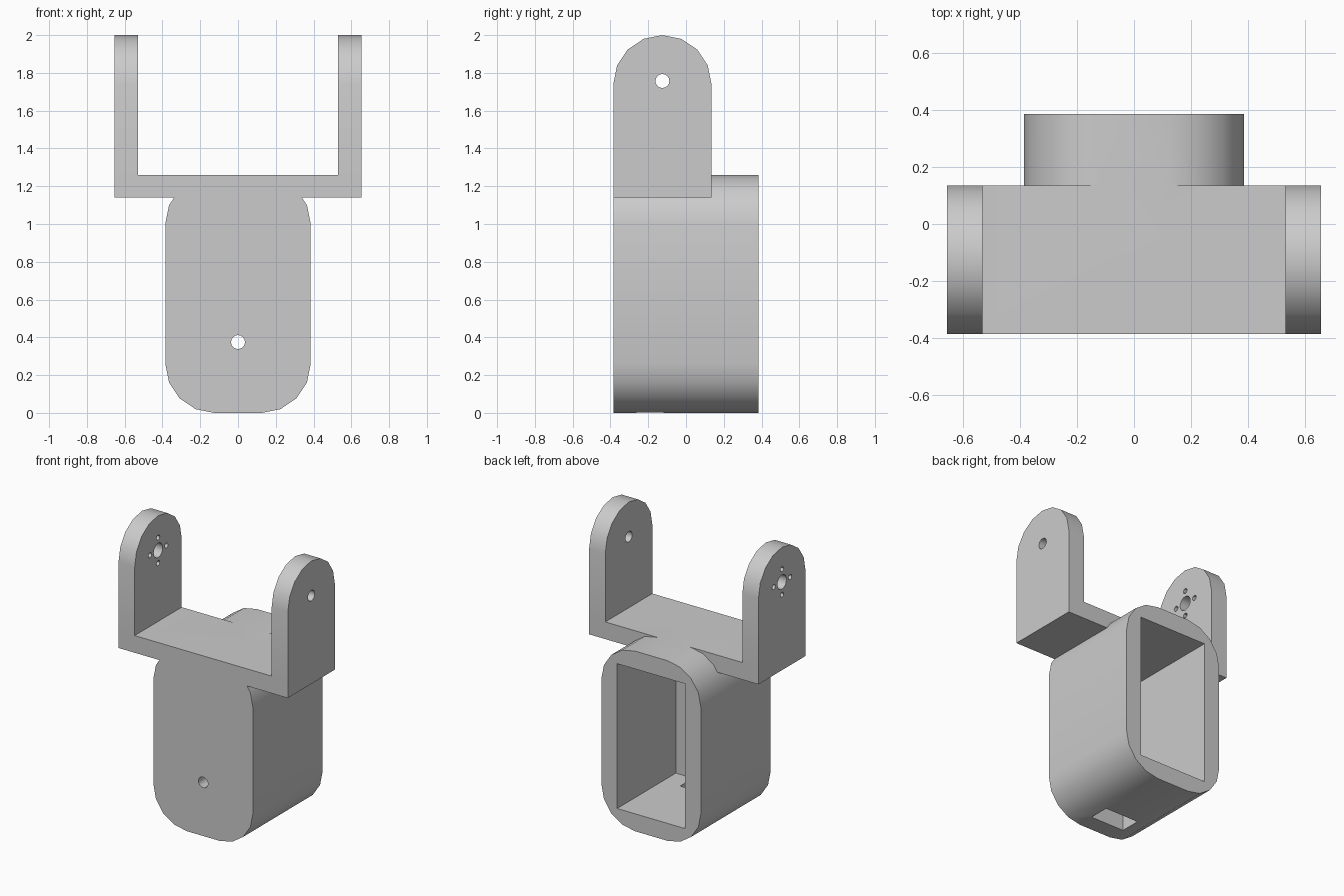
import bpy, bmesh, math
from mathutils import Vector

old = bpy.data.objects.get("Cube")
if old:
    bpy.data.objects.remove(old, do_unlink=True)

grey = bpy.data.materials.new("plain grey")
grey.use_nodes = True
grey.diffuse_color = (0.6, 0.6, 0.6, 1)
grey.node_tree.nodes["Principled BSDF"].inputs["Base Color"].default_value = (0.6, 0.6, 0.6, 1)

HALF = 0.385      # half width and half depth of the housing
WALL = 0.122
RADIUS = 0.26
PLATE_Z = 1.14    # underside of the fork
TOP_Z = 1.26      # top of housing and fork plate
SPAN = 0.655      # half width of the fork
FORK_BACK = 0.135
PIVOT_Y, PIVOT_Z = -0.125, 1.757


def prism(name, outline, axis, lo, hi):
    """Extrude a 2D outline along x, y or z; the outline uses the other two axes in order."""
    bm = bmesh.new()
    verts = []
    for p, q in outline:
        verts.append(bm.verts.new({"x": (lo, p, q), "y": (p, lo, q), "z": (p, q, lo)}[axis]))
    face = bm.faces.new(verts)
    made = bmesh.ops.extrude_face_region(bm, geom=[face])["geom"]
    move = Vector([hi - lo if a == axis else 0 for a in "xyz"])
    bmesh.ops.translate(bm, vec=move, verts=[v for v in made if isinstance(v, bmesh.types.BMVert)])
    bmesh.ops.recalc_face_normals(bm, faces=bm.faces)
    mesh = bpy.data.meshes.new(name)
    bm.to_mesh(mesh)
    bm.free()
    mesh.materials.append(grey)
    obj = bpy.data.objects.new(name, mesh)
    bpy.context.collection.objects.link(obj)
    return obj


def arc(cx, cy, r, start, end, steps):
    angles = [math.radians(start + (end - start) * i / steps) for i in range(steps + 1)]
    return [(cx + r * math.cos(a), cy + r * math.sin(a)) for a in angles]


def circle(cx, cy, r, steps=16):
    return arc(cx, cy, r, 0, 360, steps)[:-1]


def rect(x0, x1, y0, y1):
    return [(x0, y0), (x1, y0), (x1, y1), (x0, y1)]


def combine(target, other, operation):
    mod = target.modifiers.new(operation.lower(), "BOOLEAN")
    mod.operation = operation
    mod.solver = "EXACT"
    mod.object = other
    bpy.ops.object.select_all(action="DESELECT")
    bpy.context.view_layer.objects.active = target
    target.select_set(True)
    bpy.ops.object.modifier_apply(modifier=mod.name)
    bpy.data.objects.remove(other, do_unlink=True)


# Rounded housing
inner = HALF - RADIUS
profile = []
for i, (sx, cz) in enumerate([(1, TOP_Z - RADIUS), (-1, TOP_Z - RADIUS), (-1, RADIUS), (1, RADIUS)]):
    profile += arc(sx * inner, cz, RADIUS, 90 * i, 90 * i + 90, 4)
bracket = prism("servo_bracket", profile, "y", -HALF, HALF)

# Fork plate and its two round-topped arms
combine(bracket, prism("fork_plate", rect(-SPAN, SPAN, -HALF, FORK_BACK), "z", PLATE_Z, TOP_Z), "UNION")
arm = [(-HALF, PLATE_Z), (FORK_BACK, PLATE_Z)] + arc(PIVOT_Y, 2 - RADIUS, RADIUS, 0, 180, 8)
for side in (-1, 1):
    ends = sorted((side * (SPAN - WALL - 0.003), side * SPAN))
    combine(bracket, prism("fork_arm", arm, "x", *ends), "UNION")

# Open pocket at the back, cable slot in the floor, screw hole in the front
room = HALF - WALL
combine(bracket, prism("pocket", rect(-room, room, WALL, PLATE_Z - 0.005), "y", -room, 0.6), "DIFFERENCE")
combine(bracket, prism("cable_slot", rect(-0.13, 0.13, -room, -0.12), "z", -0.1, 0.2), "DIFFERENCE")
combine(bracket, prism("front_hole", circle(0, 0.375, 0.037), "y", -0.5, -0.2), "DIFFERENCE")

# Pivot hole in the left arm, hub hole with four screw holes in the right arm
combine(bracket, prism("pivot_hole", circle(PIVOT_Y, PIVOT_Z, 0.037), "x", 0.4, 0.8), "DIFFERENCE")
combine(bracket, prism("hub_hole", circle(PIVOT_Y, PIVOT_Z, 0.05), "x", -0.8, -0.4), "DIFFERENCE")
for y, z in circle(PIVOT_Y, PIVOT_Z, 0.09, 4):
    combine(bracket, prism("screw_hole", circle(y, z, 0.018, 12), "x", -0.8, -0.4), "DIFFERENCE")

bpy.ops.object.shade_smooth_by_angle(angle=math.radians(30))
